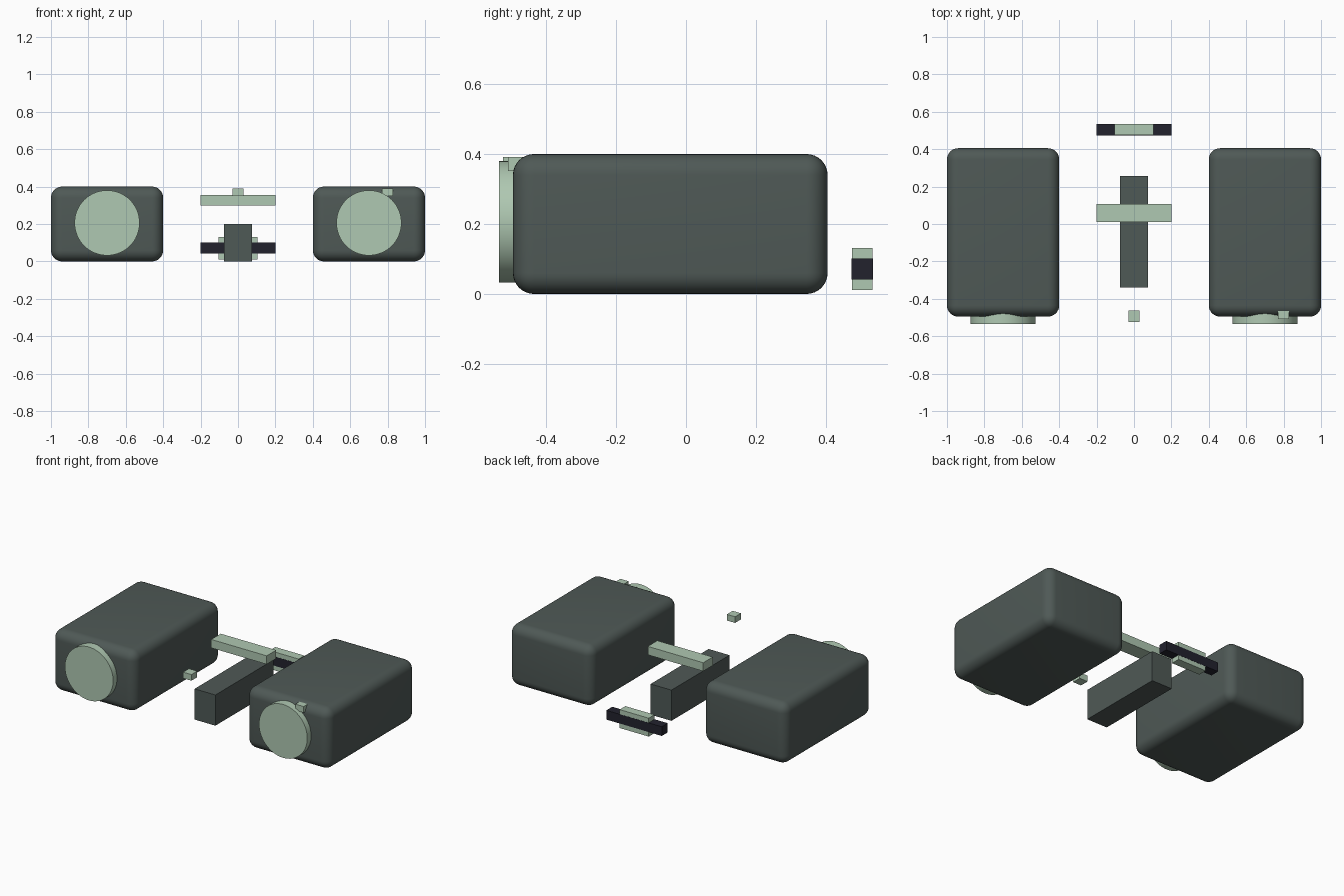
import bpy
import math

cube = bpy.data.objects.get("Cube")
if cube:
    bpy.data.objects.remove(cube, do_unlink=True)


def material(name, rgb):
    m = bpy.data.materials.new(name)
    m.use_nodes = True
    color = (*rgb, 1.0)
    m.diffuse_color = color
    m.node_tree.nodes["Principled BSDF"].inputs["Base Color"].default_value = color
    return m


GREY = material("dark grey green", (0.078, 0.1, 0.093))
MINT = material("pale green", (0.43, 0.58, 0.445))
BLACK = material("blue black", (0.016, 0.016, 0.027))


def box(name, low, high, mat, bevel=0.0):
    """Box between two corners, with optional rounded edges."""
    center = [(a + b) / 2 for a, b in zip(low, high)]
    bpy.ops.mesh.primitive_cube_add(size=1, location=center)
    ob = bpy.context.object
    ob.name = name
    ob.scale = [b - a for a, b in zip(low, high)]
    bpy.ops.object.transform_apply(location=False, rotation=False, scale=True)
    ob.data.materials.append(mat)
    if bevel:
        mod = ob.modifiers.new("rounding", "BEVEL")
        mod.width = bevel
        mod.segments = 8
        bpy.ops.object.modifier_apply(modifier=mod.name)
        bpy.ops.object.shade_smooth_by_angle(angle=math.radians(30))
    return ob


def lens(name, x):
    """Round disc set into the front of a housing."""
    bpy.ops.mesh.primitive_cylinder_add(
        vertices=64, radius=0.174, depth=0.1,
        location=(x, -0.485, 0.206), rotation=(math.pi / 2, 0, 0))
    ob = bpy.context.object
    ob.name = name
    ob.data.materials.append(MINT)
    bpy.ops.object.shade_smooth_by_angle(angle=math.radians(30))


# Rounded housings with their front discs
for side, sign in (("left", 1), ("right", -1)):
    x = 0.7 * sign
    box(side + "_housing", (x - 0.3, -0.495, 0), (x + 0.3, 0.405, 0.4), GREY, 0.06)
    lens(side + "_lens", x)

# Small front studs
box("left_stud", (0.77, -0.509, 0.351), (0.83, -0.449, 0.391), MINT)
box("center_stud", (-0.03, -0.523, 0.351), (0.03, -0.463, 0.391), MINT)

# Central spine and crossbar
box("center_spine", (-0.075, -0.34, 0), (0.075, 0.257, 0.2), GREY)
box("crossbar", (-0.2, 0.01, 0.3), (0.2, 0.108, 0.355), MINT)

# Rear bar running through its sleeve
box("rear_sleeve", (-0.105, 0.475, 0.011), (0.105, 0.534, 0.131), MINT)
box("rear_bar", (-0.2, 0.474, 0.041), (0.2, 0.535, 0.101), BLACK)
